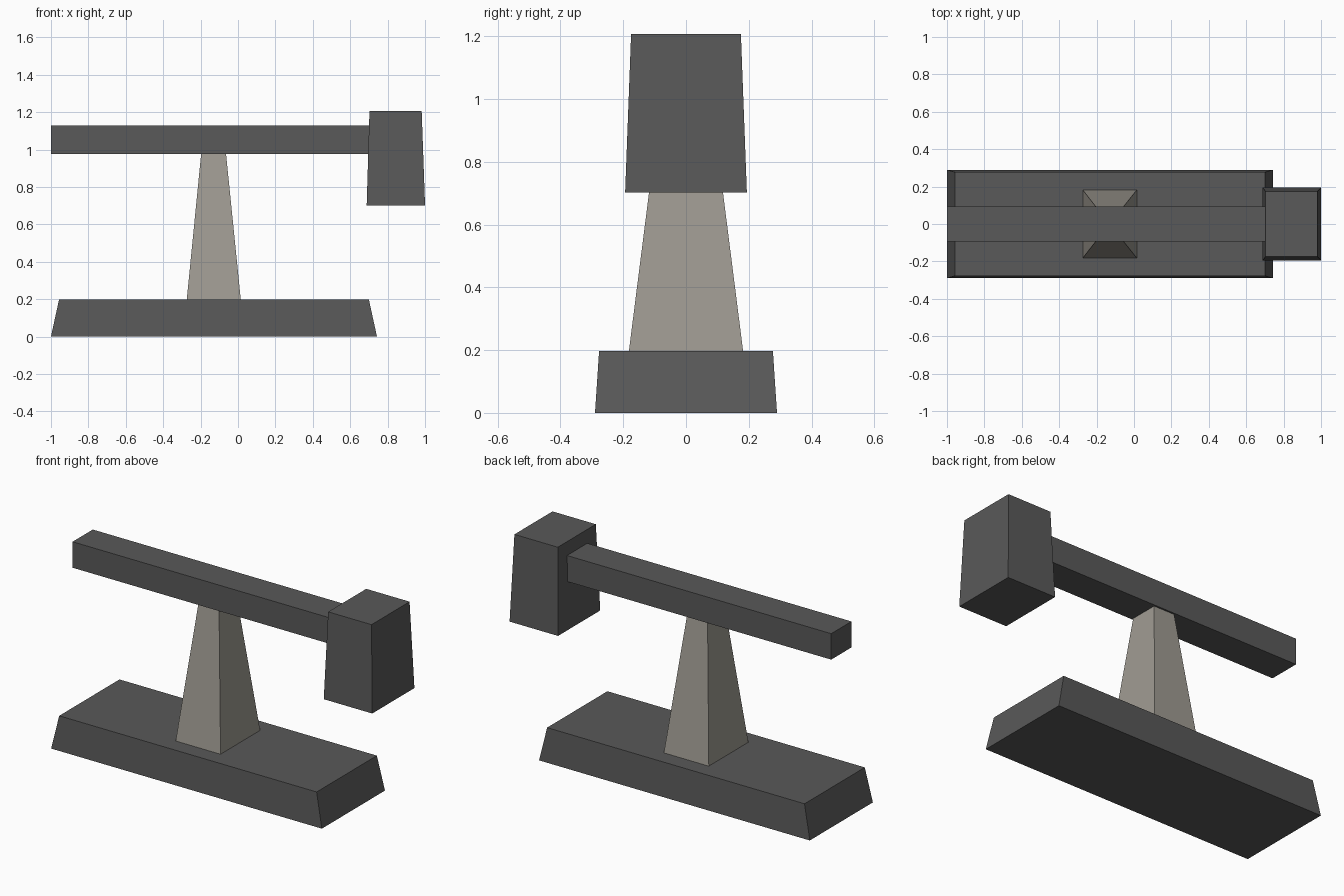
import bpy
import bmesh

cube = bpy.data.objects.get("Cube")
if cube:
    bpy.data.objects.remove(cube, do_unlink=True)


def make_material(name, colour):
    mat = bpy.data.materials.new(name)
    mat.use_nodes = True
    mat.diffuse_color = colour
    mat.node_tree.nodes["Principled BSDF"].inputs["Base Color"].default_value = colour
    return mat


def tapered_box(name, mat, z, bottom, top):
    """Box between two heights; bottom and top are (x min, x max, half depth)."""
    bm = bmesh.new()
    bmesh.ops.create_cube(bm, size=2)
    for v in bm.verts:
        x_min, x_max, depth = top if v.co.z > 0 else bottom
        v.co.z = z[1] if v.co.z > 0 else z[0]
        v.co.x = x_max if v.co.x > 0 else x_min
        v.co.y *= depth
    mesh = bpy.data.meshes.new(name)
    bm.to_mesh(mesh)
    bm.free()
    mesh.materials.append(mat)
    obj = bpy.data.objects.new(name, mesh)
    bpy.context.collection.objects.link(obj)
    return obj


dark = make_material("dark grey", (0.1, 0.1, 0.1, 1))
stone = make_material("warm grey", (0.35, 0.33, 0.29, 1))

# Sloped plinth, tapering post, straight beam and hanging end block
tapered_box("base", dark, (0, 0.197), (-1, 0.743, 0.29), (-0.957, 0.7, 0.277))
tapered_box("post", stone, (0.197, 0.977), (-0.274, 0.015, 0.182), (-0.197, -0.064, 0.083))
tapered_box("beam", dark, (0.977, 1.128), (-1, 0.71, 0.093), (-1, 0.71, 0.093))
tapered_box("end_block", dark, (0.702, 1.207), (0.688, 1, 0.194), (0.703, 0.982, 0.175))
